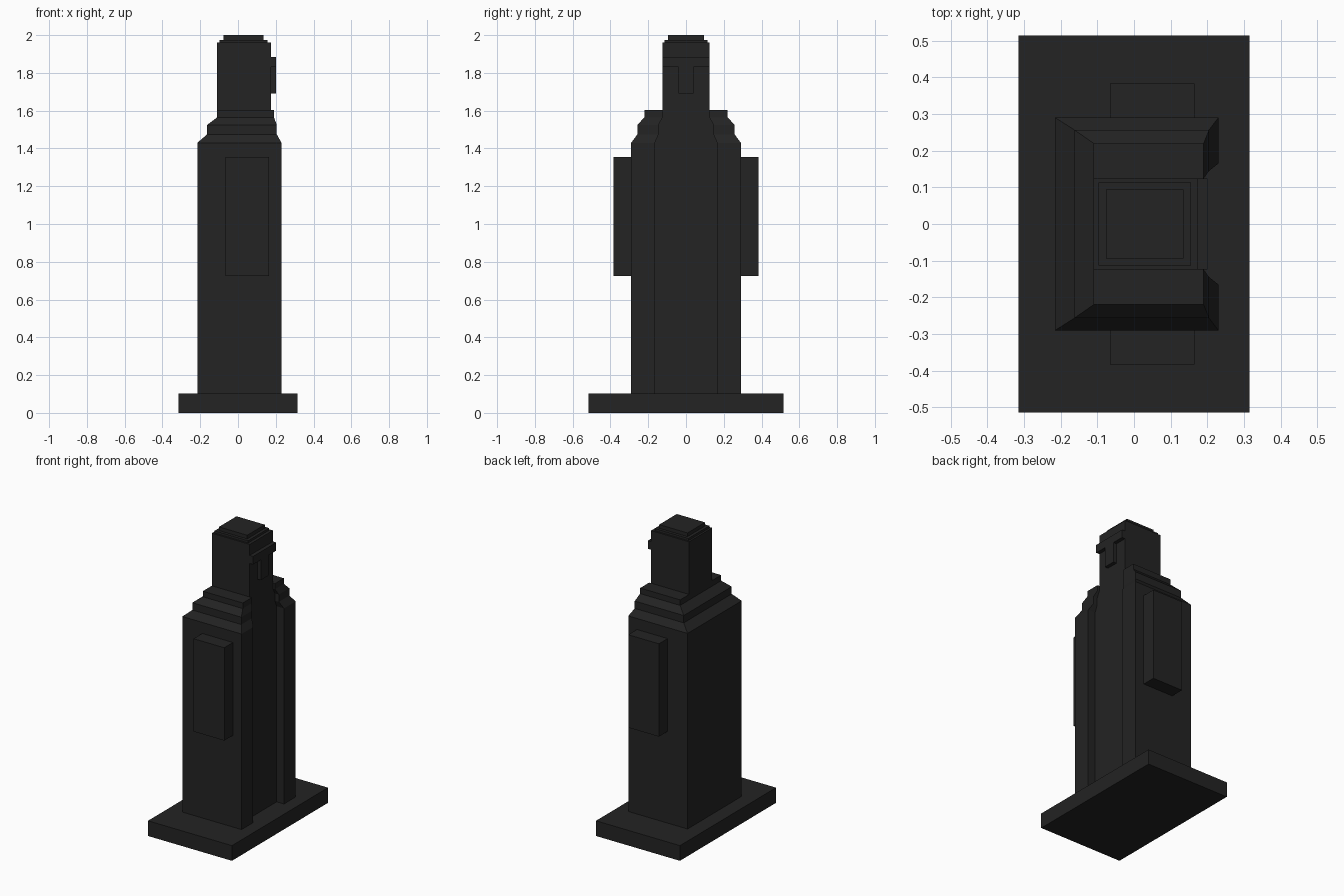
import bpy, bmesh

if "Cube" in bpy.data.objects:
    bpy.data.objects.remove(bpy.data.objects["Cube"])

stone = bpy.data.materials.new("charcoal black")
stone.diffuse_color = (0.017, 0.017, 0.017, 1)
stone.use_nodes = True
stone.node_tree.nodes["Principled BSDF"].inputs["Base Color"].default_value = stone.diffuse_color


def loft(name, levels, sections):
    """Stack matching horizontal outlines into a closed solid."""
    bm = bmesh.new()
    rings = [[bm.verts.new((x, y, z)) for x, y in sec]
             for z, sec in zip(levels, sections)]
    n = len(rings[0])
    for low, high in zip(rings, rings[1:]):
        for i in range(n):
            j = (i + 1) % n
            bm.faces.new((low[i], low[j], high[j], high[i]))
    bm.faces.new(rings[0][::-1])
    bm.faces.new(rings[-1])
    bmesh.ops.recalc_face_normals(bm, faces=bm.faces)
    me = bpy.data.meshes.new(name)
    bm.to_mesh(me)
    bm.free()
    me.materials.append(stone)
    ob = bpy.data.objects.new(name, me)
    bpy.context.collection.objects.link(ob)
    return ob


def box(name, x, y, z):
    sec = [(x[0], y[0]), (x[1], y[0]), (x[1], y[1]), (x[0], y[1])]
    return loft(name, z, [sec, sec])


def channelled(back, front, outer, inner, floor=0.175):
    """Rectangle with a wide channel cut into the +x side."""
    return [(back, -outer), (front, -outer), (front, -inner), (floor, -inner),
            (floor, inner), (front, inner), (front, outer), (back, outer)]


# Base slab
box("base", (-0.315, 0.315), (-0.515, 0.515), (0, 0.103))

# Body with stepped, sloping shoulders and a front channel
wide = channelled(-0.215, 0.23, 0.29, 0.165)
middle = channelled(-0.163, 0.205, 0.257, 0.145)
narrow = channelled(-0.11, 0.19, 0.22, 0.124)
loft("body", (0.103, 1.43, 1.475, 1.525, 1.565, 1.603),
     (wide, wide, middle, middle, narrow, narrow))

# Arm blocks on both sides
for side, label in ((-1, "front"), (1, "back")):
    box("arm_" + label, (-0.065, 0.165), sorted((side * 0.29, side * 0.383)),
        (0.725, 1.355))

# Head and stepped cap
box("head", (-0.11, 0.175), (-0.124, 0.124), (1.603, 1.96))
box("cap_lower", (-0.097, 0.155), (-0.113, 0.113), (1.96, 1.975))
box("cap_upper", (-0.077, 0.135), (-0.094, 0.094), (1.975, 2.0))

# T-shaped brow and nose
box("brow", (0.175, 0.2), (-0.124, 0.124), (1.83, 1.885))
box("nose", (0.175, 0.2), (-0.041, 0.041), (1.692, 1.83))
